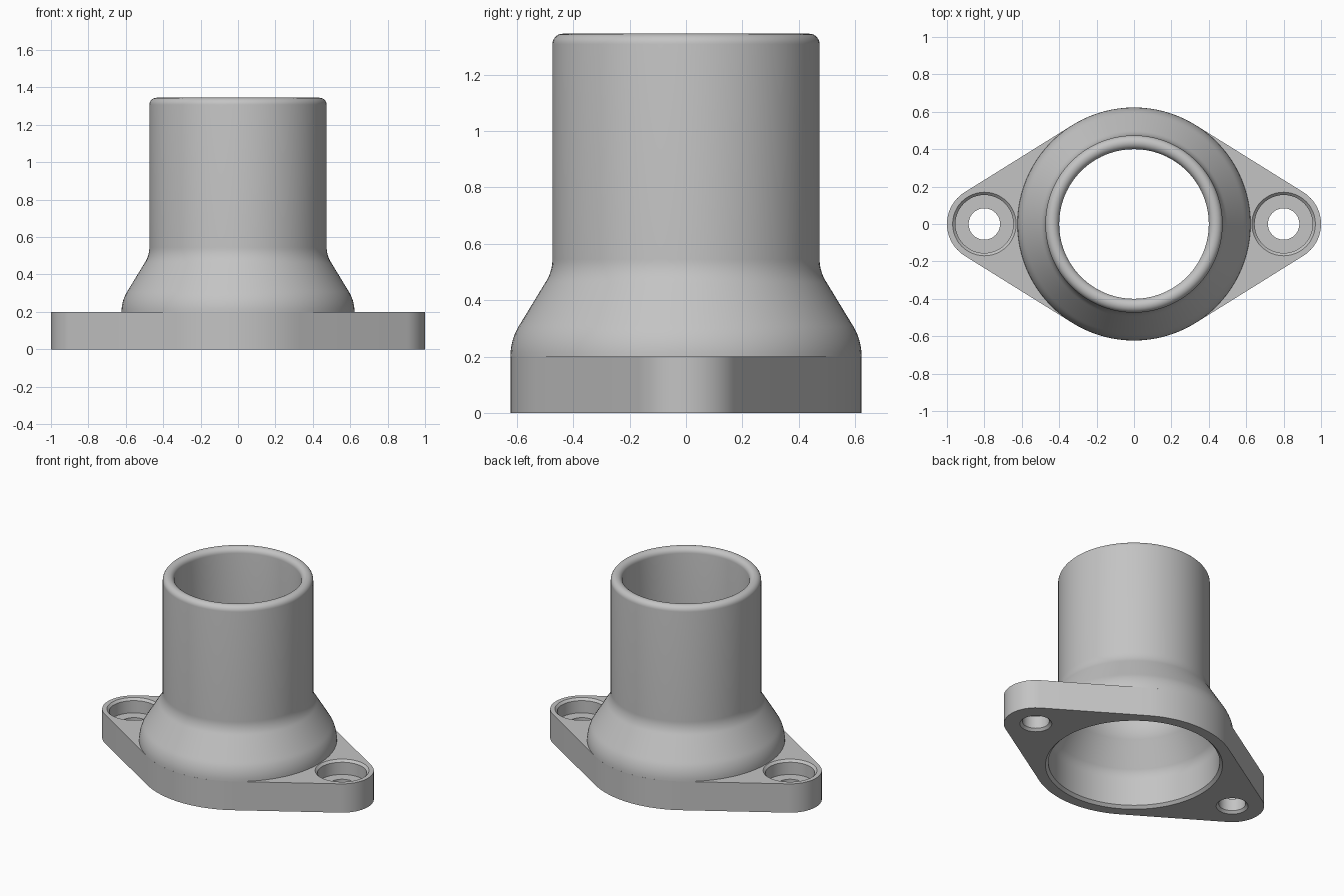
import bpy, bmesh
from math import sin, cos, acos, pi, radians

cube = bpy.data.objects.get("Cube")
if cube:
    bpy.data.objects.remove(cube, do_unlink=True)

grey = bpy.data.materials.new("light_grey")
grey.use_nodes = True
GREY = (0.55, 0.55, 0.55, 1)
grey.diffuse_color = GREY
grey.node_tree.nodes["Principled BSDF"].inputs["Base Color"].default_value = GREY

PLATE_TOP, LOBE_X, LOBE_R, BELL_R = 0.2, 0.8, 0.2, 0.623
PIPE_R, BORE_R, TOP = 0.474, 0.4, 1.345
BELL_BORE_R = 0.535


def arc(cx, cy, r, start, end, steps):
    """Points along a circular arc, angles in radians."""
    angles = [start + (end - start) * i / steps for i in range(steps + 1)]
    return [(cx + r * cos(a), cy + r * sin(a)) for a in angles]


def make_object(name, bm):
    bmesh.ops.recalc_face_normals(bm, faces=bm.faces)
    mesh = bpy.data.meshes.new(name)
    bm.to_mesh(mesh)
    bm.free()
    mesh.materials.append(grey)
    obj = bpy.data.objects.new(name, mesh)
    bpy.context.collection.objects.link(obj)
    return obj


def lathe(name, profile, x=0, segments=96, ring=False):
    """Revolve (radius, height) points; a ring joins last to first, otherwise ends are capped."""
    bm = bmesh.new()
    loops = [[bm.verts.new((x + r * cos(2 * pi * i / segments), r * sin(2 * pi * i / segments), z))
              for i in range(segments)] for r, z in profile]
    pairs = list(zip(loops, loops[1:]))
    if ring:
        pairs.append((loops[-1], loops[0]))
    else:
        bm.faces.new(loops[0])
        bm.faces.new(loops[-1])
    for a, b in pairs:
        for i in range(segments):
            j = (i + 1) % segments
            bm.faces.new((a[i], a[j], b[j], b[i]))
    return make_object(name, bm)


def activate(obj):
    bpy.ops.object.select_all(action='DESELECT')
    obj.select_set(True)
    bpy.context.view_layer.objects.active = obj


def cut(target, cutter):
    cutter.hide_render = True
    mod = target.modifiers.new("cut", 'BOOLEAN')
    mod.operation, mod.solver, mod.object = 'DIFFERENCE', 'EXACT', cutter
    activate(target)
    bpy.ops.object.modifier_apply(modifier=mod.name)
    bpy.data.objects.remove(cutter, do_unlink=True)


# Flange plate: central disc joined by tangents to two end lobes
t = acos((BELL_R - LOBE_R) / LOBE_X)
outline = (arc(LOBE_X, 0, LOBE_R, -t, t, 24) + arc(0, 0, BELL_R, t, pi - t, 24)
           + arc(-LOBE_X, 0, LOBE_R, pi - t, pi + t, 24)
           + arc(0, 0, BELL_R, pi + t, 2 * pi - t, 24))
bm = bmesh.new()
base = bm.faces.new([bm.verts.new((x, y, 0)) for x, y in outline])
top = bmesh.ops.extrude_face_region(bm, geom=[base])
bmesh.ops.translate(bm, vec=(0, 0, PLATE_TOP),
                    verts=[v for v in top["geom"] if isinstance(v, bmesh.types.BMVert)])
flange = make_object("flange", bm)

# Central bore with a chamfered mouth
cut(flange, lathe("bore_cutter", [(0.573, -0.02), (BELL_BORE_R, 0.018), (BELL_BORE_R, 0.3)]))

# Counterbored bolt holes with chamfered rims
for side in (-1, 1):
    cut(flange, lathe("bolt_cutter", [
        (0.12, -0.02), (0.084, 0.016), (0.084, 0.1), (0.155, 0.1),
        (0.155, 0.185), (0.185, 0.215)], side * LOBE_X, 48))

# Neck: flared bell blending into a pipe with a rounded lip
slope = radians(34.5)
rim = (PIPE_R - BORE_R) / 2
bend_z, out_low, out_high, in_low, in_high = 0.545, 0.21, 0.15, 0.135, 0.225
neck_profile = (
    [(0.6, 0.17)]
    + arc(BELL_R - out_low, PLATE_TOP, out_low, 0, slope, 8)
    + arc(PIPE_R + out_high, bend_z, out_high, pi + slope, pi, 8)
    + arc(BORE_R + rim, TOP - rim, rim, 0, pi, 14)
    + arc(BORE_R + in_high, bend_z, in_high, pi, pi + slope, 8)
    + arc(BELL_BORE_R - in_low, PLATE_TOP, in_low, slope, 0, 8)
    + [(0.56, 0.17)])
neck = lathe("neck", neck_profile, ring=True)

for obj in (flange, neck):
    activate(obj)
    bpy.ops.object.shade_smooth_by_angle(angle=radians(30))
